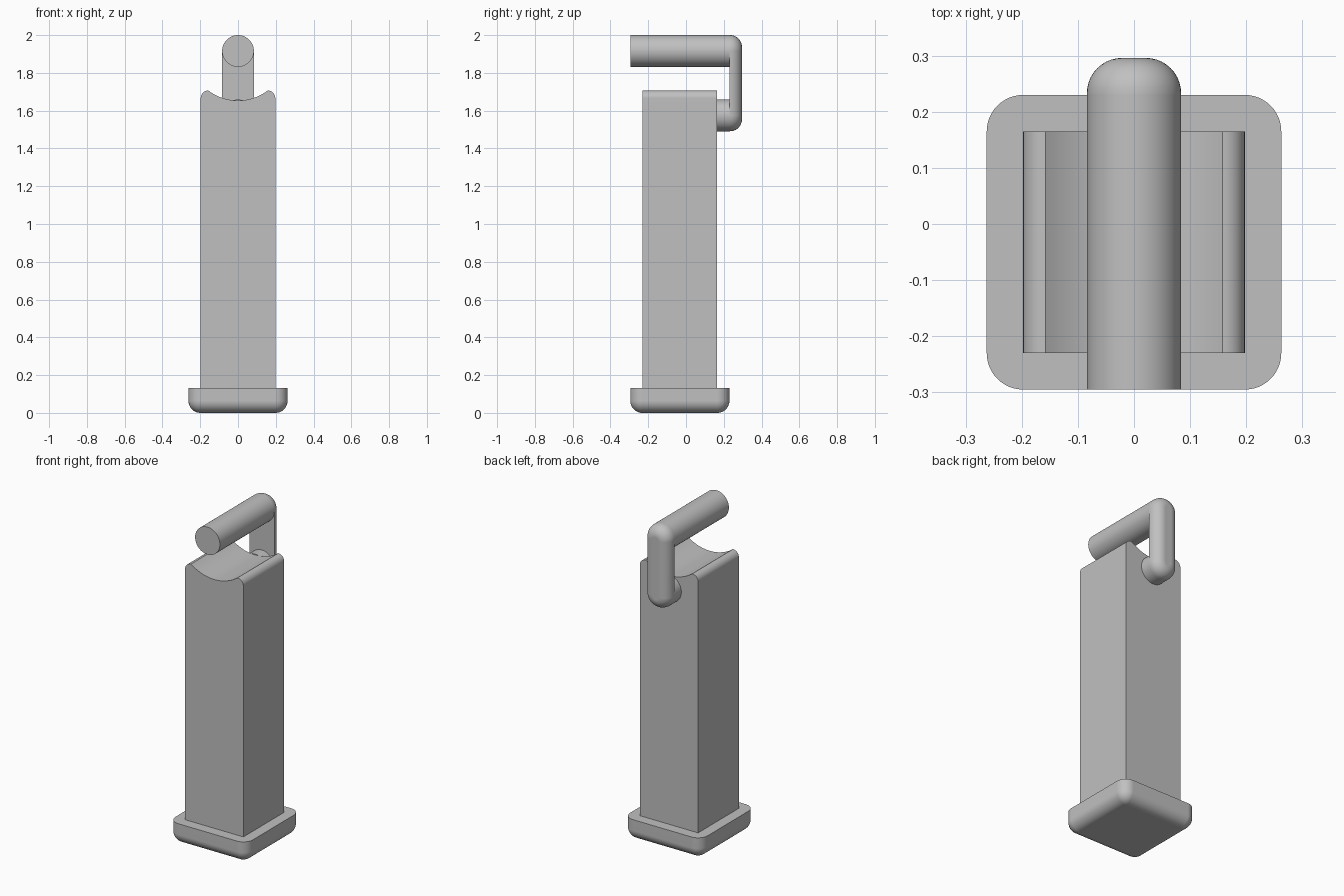
import bpy
import bmesh
from math import sin, cos, pi, radians, sqrt

cube = bpy.data.objects.get("Cube")
if cube:
    bpy.data.objects.remove(cube, do_unlink=True)

grey = bpy.data.materials.new("plain_grey")
grey.use_nodes = True
GREY = (0.53, 0.53, 0.53, 1)
grey.diffuse_color = GREY
grey.node_tree.nodes["Principled BSDF"].inputs["Base Color"].default_value = GREY


def finish(name, bm):
    """Clean the mesh, add it to the scene and shade it."""
    bmesh.ops.remove_doubles(bm, verts=bm.verts, dist=0.0002)
    bmesh.ops.recalc_face_normals(bm, faces=bm.faces)
    mesh = bpy.data.meshes.new(name)
    bm.to_mesh(mesh)
    bm.free()
    mesh.materials.append(grey)
    obj = bpy.data.objects.new(name, mesh)
    bpy.context.collection.objects.link(obj)
    bpy.ops.object.select_all(action="DESELECT")
    obj.select_set(True)
    bpy.context.view_layer.objects.active = obj
    bpy.ops.object.shade_smooth_by_angle(angle=radians(30))
    weighted = obj.modifiers.new("even_shading", "WEIGHTED_NORMAL")
    weighted.keep_sharp = True
    return obj


def outline(core_x, core_y, radius, steps=12):
    """Rectangle core grown by a radius: rounded box, slot or circle."""
    points = []
    for quarter, (sx, sy) in enumerate([(1, 1), (-1, 1), (-1, -1), (1, -1)]):
        for i in range(steps + 1):
            a = (quarter + i / steps) * pi / 2
            points.append((sx * core_x + radius * cos(a), sy * core_y + radius * sin(a)))
    return points


def rounded_bar(name, core, radius, start, end, place, fillet=0.0, steps=10):
    """Extrude an outline from start to end, with a fillet at the end."""
    bm = bmesh.new()
    direction = 1 if end > start else -1
    levels = [(start, radius)]
    if fillet:
        for i in range(steps + 1):
            a = i / steps * pi / 2
            levels.append((end - direction * fillet * (1 - sin(a)),
                           radius - fillet * (1 - cos(a))))
    else:
        levels.append((end, radius))
    rings = [[bm.verts.new(place(u, v, w)) for u, v in outline(*core, r)]
             for w, r in levels]
    count = len(rings[0])
    for low, high in zip(rings, rings[1:]):
        for i in range(count):
            j = (i + 1) % count
            bm.faces.new((low[i], low[j], high[j], high[i]))
    bm.faces.new(rings[0])
    bm.faces.new(rings[-1])
    return finish(name, bm)


# Shared sizes
MID_Y = -0.0325
POST = 0.1975
TUBE = 0.084
ARM_Z, PEG_Z = 1.916, 1.575
BACK = 0.231

# Foot with rounded corners and a rounded underside
rounded_bar("foot", (POST, POST), 0.065, 0.131, 0.0,
            lambda u, v, w: (u, v + MID_Y, w), fillet=0.0645)

# Square post with a hollow saddle top, concentric with the arm
shoulder, saddle = 0.04, 0.262
lip = POST - shoulder
lip_z = ARM_Z - sqrt(saddle ** 2 - lip ** 2)
half = [(POST, 0.131)]
for i in range(11):
    a = i / 10 * pi / 2
    half.append((lip + shoulder * cos(a), lip_z - shoulder * (1 - sin(a))))
for i in range(1, 13):
    x = lip * (1 - i / 12)
    half.append((x, ARM_Z - sqrt(saddle ** 2 - x ** 2)))
profile = half + [(-x, z) for x, z in reversed(half[:-1])]
bm = bmesh.new()
face = bm.faces.new([bm.verts.new((x, MID_Y - POST, z)) for x, z in profile])
sweep = bmesh.ops.extrude_face_region(bm, geom=[face], use_keep_orig=True)
moved = [g for g in sweep["geom"] if isinstance(g, bmesh.types.BMVert)]
bmesh.ops.translate(bm, verts=moved, vec=(0, 2 * POST, 0))
finish("post", bm)

# Round arm above the saddle and short peg into the post
rounded_bar("arm", (0, 0), TUBE, -0.295, BACK, lambda u, v, w: (u, w, v + ARM_Z))
rounded_bar("peg", (0, 0), TUBE, MID_Y + POST, BACK, lambda u, v, w: (u, w, v + PEG_Z))

# Upright link joining peg and arm, rounded on its back
rounded_bar("back_link", (0, (ARM_Z - PEG_Z) / 2), TUBE, BACK, 0.296,
            lambda u, v, w: (u, w, v + (ARM_Z + PEG_Z) / 2), fillet=0.063)
